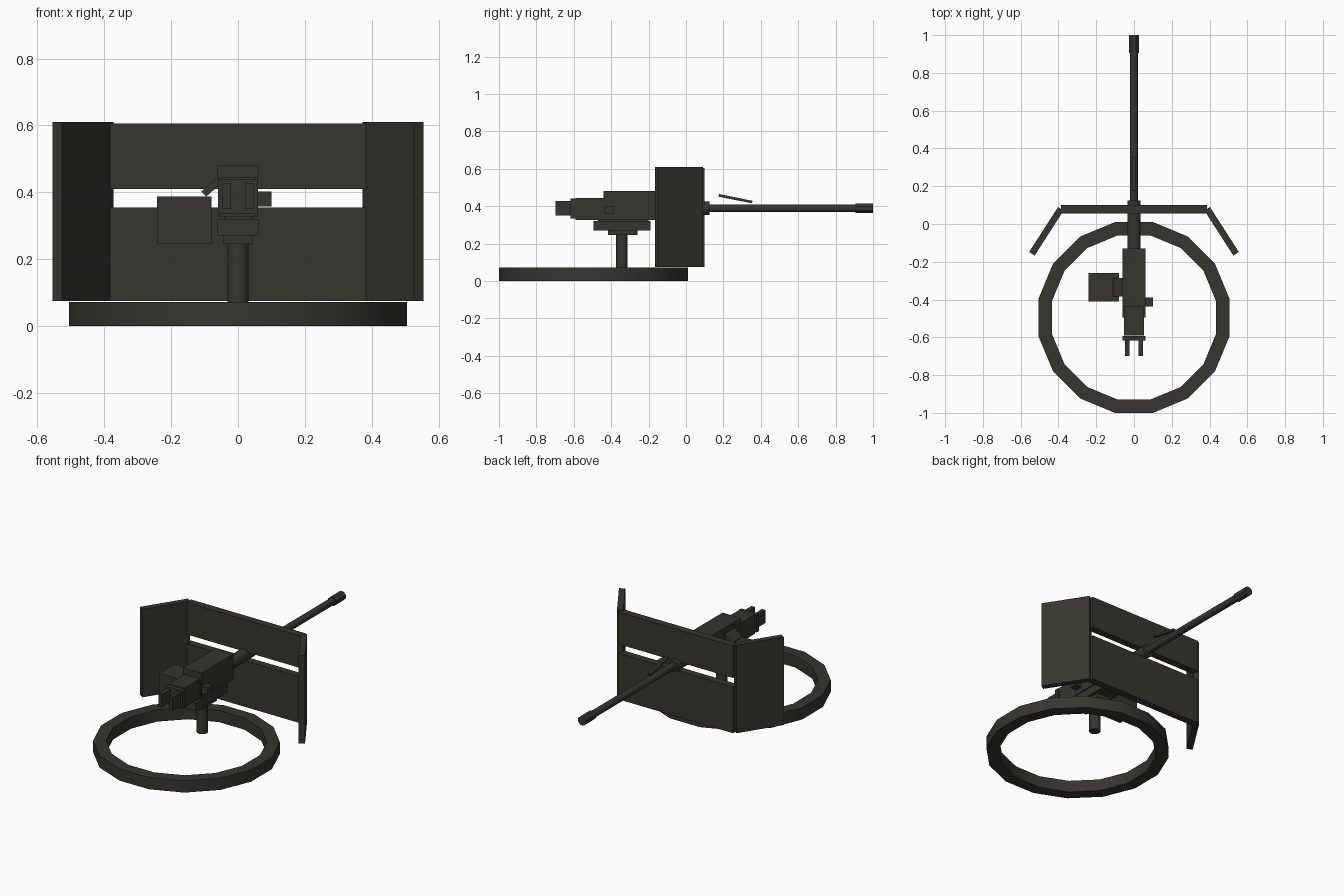
import bpy, bmesh, math
from mathutils import Vector

if "Cube" in bpy.data.objects:
    bpy.data.objects.remove(bpy.data.objects["Cube"])

olive = bpy.data.materials.new("dark olive")
olive.diffuse_color = (0.037, 0.036, 0.027, 1)
olive.use_nodes = True
olive.node_tree.nodes["Principled BSDF"].inputs["Base Color"].default_value = olive.diffuse_color


def finish(name, bm):
    bmesh.ops.recalc_face_normals(bm, faces=bm.faces)
    me = bpy.data.meshes.new(name)
    bm.to_mesh(me)
    bm.free()
    me.materials.append(olive)
    ob = bpy.data.objects.new(name, me)
    bpy.context.collection.objects.link(ob)
    return ob


def smooth(ob):
    bpy.ops.object.select_all(action='DESELECT')
    bpy.context.view_layer.objects.active = ob
    ob.select_set(True)
    bpy.ops.object.shade_smooth_by_angle(angle=math.radians(30))


def prism(name, pts, offset):
    """Extrude a closed outline of 3D points along an offset."""
    bm = bmesh.new()
    face = bm.faces.new([bm.verts.new(p) for p in pts])
    ext = bmesh.ops.extrude_face_region(bm, geom=[face], use_keep_orig=True)
    verts = [g for g in ext["geom"] if isinstance(g, bmesh.types.BMVert)]
    bmesh.ops.translate(bm, verts=verts, vec=offset)
    return finish(name, bm)


def box(name, x0, x1, y0, y1, z0, z1):
    return prism(name, [(x0, y0, z0), (x1, y0, z0), (x1, y1, z0), (x0, y1, z0)], (0, 0, z1 - z0))


def rod(name, start, end, r, n=16):
    """Cylinder between two points."""
    a, d = Vector(start), Vector(end) - Vector(start)
    q = d.to_track_quat('Z', 'Y')
    ring = [2 * math.pi * (i + 0.5) / n for i in range(n)]
    ob = prism(name, [a + q @ Vector((r * math.cos(t), r * math.sin(t), 0)) for t in ring], d)
    smooth(ob)
    return ob


# Sixteen-sided base ring
bm = bmesh.new()
n = 16
loops = []
for i in range(n):
    t = 2 * math.pi * (i + 0.5) / n
    loops.append([bm.verts.new((r * math.cos(t), -0.495 + r * math.sin(t), z))
                  for r, z in ((0.515, 0), (0.515, 0.072), (0.443, 0.072), (0.443, 0))])
for i in range(n):
    a, b = loops[i], loops[(i + 1) % n]
    for k in range(4):
        m = (k + 1) % 4
        bm.faces.new((a[k], b[k], b[m], a[m]))
smooth(finish("base_ring", bm))

# Pedestal and cradle
rod("pedestal_post", (0, -0.343, 0.072), (0, -0.343, 0.26), 0.032)
box("pedestal_cap", -0.045, 0.045, -0.418, -0.267, 0.245, 0.272)
box("cradle", -0.062, 0.062, -0.495, -0.19, 0.271, 0.32)

# Receiver, cover and grips
box("receiver", -0.052, 0.052, -0.59, -0.13, 0.327, 0.445)
box("receiver_underside", -0.04, 0.04, -0.47, -0.2, 0.315, 0.33)
box("receiver_sides", -0.06, 0.06, -0.44, -0.13, 0.327, 0.45)
box("top_cover", -0.062, 0.062, -0.44, -0.13, 0.45, 0.482)
box("back_plate", -0.06, 0.06, -0.618, -0.592, 0.335, 0.44)
for s, side in ((-1, "left"), (1, "right")):
    box(side + "_grip", s * 0.035 - 0.012, s * 0.035 + 0.012, -0.698, -0.61, 0.35, 0.428)
box("charging_knob", 0.05, 0.1, -0.437, -0.388, 0.358, 0.402)

# Ammunition box and slanted feed chute
box("ammo_box", -0.242, -0.08, -0.41, -0.26, 0.245, 0.388)
prism("feed_chute", [(-0.11, -0.385, 0.402), (-0.095, -0.385, 0.387),
                     (-0.05, -0.385, 0.427), (-0.06, -0.385, 0.445)], (0, 0.1, 0))

# Barrel, jacket, muzzle and sight
rod("barrel", (0, 0.0, 0.389), (0, 0.92, 0.389), 0.021)
rod("barrel_jacket", (0, -0.14, 0.389), (0, 0.125, 0.389), 0.036)
rod("muzzle", (0, 0.905, 0.389), (0, 1.0, 0.389), 0.028, 8)
prism("sight_blade", [(-0.008, 0.177, 0.465), (-0.008, 0.355, 0.429),
                      (-0.008, 0.353, 0.416), (-0.008, 0.174, 0.451)], (0.016, 0, 0))

# Armour shield with a vision slot and swept wings
box("upper_shield", -0.387, 0.387, 0.055, 0.1, 0.41, 0.605)
box("lower_shield", -0.387, 0.387, 0.055, 0.1, 0.074, 0.355)
for s, side in ((-1, "left"), (1, "right")):
    prism(side + "_shield_wing", [(s * 0.526, -0.167, 0.074), (s * 0.555, -0.148, 0.074),
                                  (s * 0.402, 0.09, 0.074), (s * 0.373, 0.071, 0.074)],
          (0, 0, 0.536))
